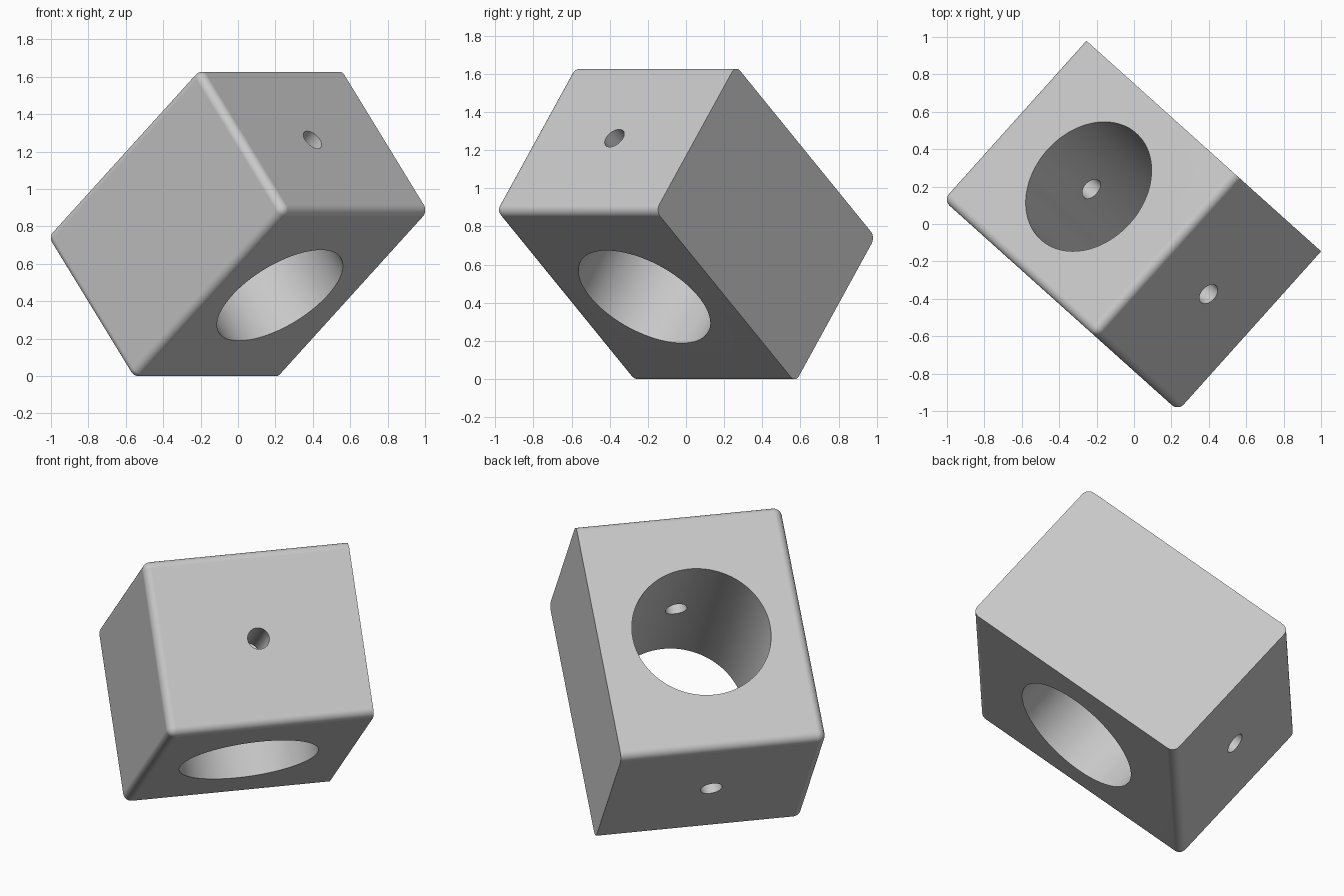
import bpy, bmesh
from math import radians
from mathutils import Matrix, Vector

if "Cube" in bpy.data.objects:
    bpy.data.objects.remove(bpy.data.objects["Cube"], do_unlink=True)

SIZE = Vector((1.145, 0.0, 0.988))
SIZE.y = 1.418
FILLET = 0.045

grey = bpy.data.materials.new("plain_grey")
grey.use_nodes = True
grey.diffuse_color = (0.58, 0.58, 0.58, 1)
grey.node_tree.nodes["Principled BSDF"].inputs["Base Color"].default_value = grey.diffuse_color


def add_object(name, bm):
    mesh = bpy.data.meshes.new(name)
    bm.to_mesh(mesh)
    bm.free()
    mesh.materials.append(grey)
    obj = bpy.data.objects.new(name, mesh)
    bpy.context.collection.objects.link(obj)
    return obj


def cutter(name, radius, turn, segments):
    bm = bmesh.new()
    bmesh.ops.create_cone(bm, cap_ends=True, segments=segments, radius1=radius,
                          radius2=radius, depth=3, matrix=turn)
    obj = add_object(name, bm)
    obj.hide_render = True
    return obj


# Block: every edge is rounded except those around the +x end face
bm = bmesh.new()
bmesh.ops.create_cube(bm, size=1, matrix=Matrix.Diagonal(SIZE).to_4x4())
soft = [e for e in bm.edges if min(v.co.x for v in e.verts) < 0]
bmesh.ops.bevel(bm, geom=soft, offset=FILLET, offset_type='OFFSET',
                segments=8, profile=0.5, affect='EDGES', clamp_overlap=True)
block = add_object("bored_block", bm)
bpy.context.view_layer.objects.active = block
block.select_set(True)

# Main bore and the thin cross hole
cutters = [
    cutter("main_bore_cutter", 0.382, Matrix.Identity(4), 128),
    cutter("cross_hole_cutter", 0.06, Matrix.Rotation(radians(90), 4, 'X'), 48),
]
for tool in cutters:
    mod = block.modifiers.new(tool.name, 'BOOLEAN')
    mod.operation = 'DIFFERENCE'
    mod.solver = 'EXACT'
    mod.object = tool
    bpy.ops.object.modifier_apply(modifier=mod.name)
for tool in cutters:
    bpy.data.objects.remove(tool, do_unlink=True)

# Tilt the block, then rest it on the ground at the centre
mesh = block.data
mesh.transform(Matrix.Rotation(radians(48.1), 4, 'Z') @ Matrix.Rotation(radians(-39.4), 4, 'X'))
low = Vector([min(v.co[i] for v in mesh.vertices) for i in range(3)])
high = Vector([max(v.co[i] for v in mesh.vertices) for i in range(3)])
middle = (low + high) / 2
mesh.transform(Matrix.Translation((-middle.x, -middle.y, -low.z)))

# Smooth fillets and bores, flat main faces
bpy.ops.object.shade_smooth_by_angle(angle=radians(30))
weighted = block.modifiers.new("flat_face_normals", 'WEIGHTED_NORMAL')
weighted.keep_sharp = True
